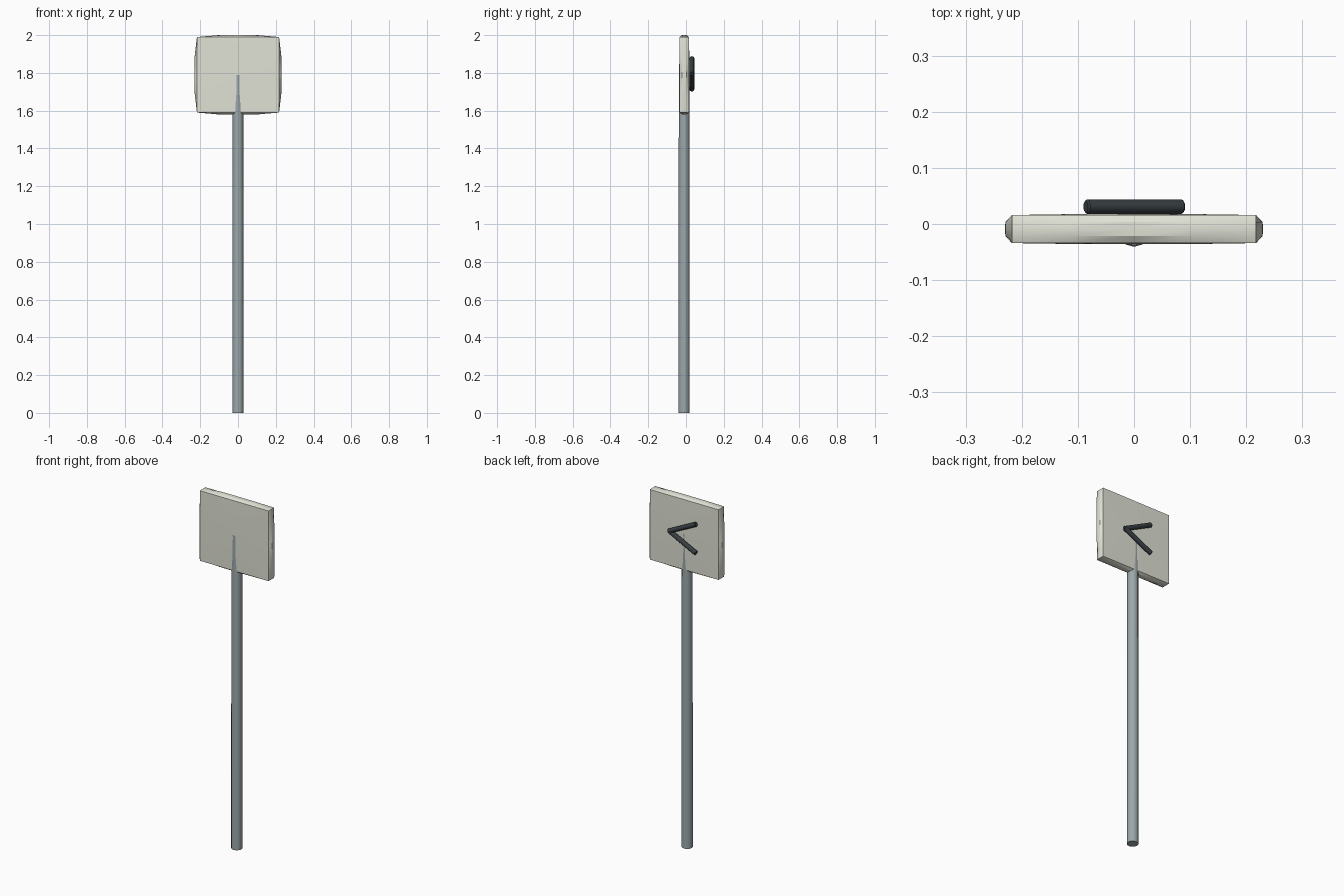
import bpy, bmesh, math
from mathutils import Vector

if "Cube" in bpy.data.objects:
    bpy.data.objects.remove(bpy.data.objects["Cube"])


def material(name, rgb):
    m = bpy.data.materials.new(name)
    m.diffuse_color = (*rgb, 1)
    m.use_nodes = True
    m.node_tree.nodes["Principled BSDF"].inputs["Base Color"].default_value = m.diffuse_color
    return m


def make_object(name, bm, mat, angle=30):
    mesh = bpy.data.meshes.new(name)
    bm.to_mesh(mesh)
    bm.free()
    ob = bpy.data.objects.new(name, mesh)
    bpy.context.collection.objects.link(ob)
    mesh.materials.append(mat)
    bpy.ops.object.select_all(action='DESELECT')
    bpy.context.view_layer.objects.active = ob
    ob.select_set(True)
    bpy.ops.object.shade_smooth_by_angle(angle=math.radians(angle))
    return ob


def rod(name, a, b, r1, r2, sides, mat, bevel=0):
    a, b = Vector(a), Vector(b)
    bm = bmesh.new()
    bmesh.ops.create_cone(bm, cap_ends=True, segments=sides, radius1=r1,
                          radius2=r2, depth=(b - a).length)
    if bevel:
        rims = [e for e in bm.edges if abs(e.verts[0].co.z - e.verts[1].co.z) < 1e-5]
        bmesh.ops.bevel(bm, geom=rims, offset=bevel, segments=1, affect='EDGES')
    rot = Vector((0, 0, 1)).rotation_difference(b - a).to_matrix()
    for v in bm.verts:
        v.co = rot @ v.co + (a + b) / 2
    return make_object(name, bm, mat, 35)


steel = material("steel", (0.33, 0.39, 0.41))
cream = material("cream", (0.75, 0.76, 0.67))
dark = material("dark", (0.04, 0.05, 0.055))

# Post, slightly tapered, running up into the sign board
rod("post", (0, -0.0105, 0), (0, -0.0095, 1.79), 0.0300, 0.0284, 12, steel)

# Sign board: subdivided box whose six sides swell gently
bm = bmesh.new()
bmesh.ops.create_cube(bm, size=2)
bmesh.ops.subdivide_edges(bm, edges=bm.edges[:], cuts=3, use_grid_fill=True)
for vert in bm.verts:
    u, w, v = vert.co
    pu, pw, pv = (1 - t ** 4 for t in (u, w, v))
    vert.co = (u * (0.2175 + 0.0125 * pv * pw),
               -0.009 + w * (0.0250 + 0.0018 * pu * pv),
               1.79 + v * (0.2 + 0.01 * pu * pw))
make_object("sign_board", bm, cream, 30)

# Direction chevron on the back face
for side, label in ((1, "upper"), (-1, "lower")):
    rod("chevron_arm_" + label, (0.087, 0.031, 1.795 - side * 0.002),
        (-0.086, 0.031, 1.795 + side * 0.083), 0.013, 0.013, 12, dark, 0.003)
